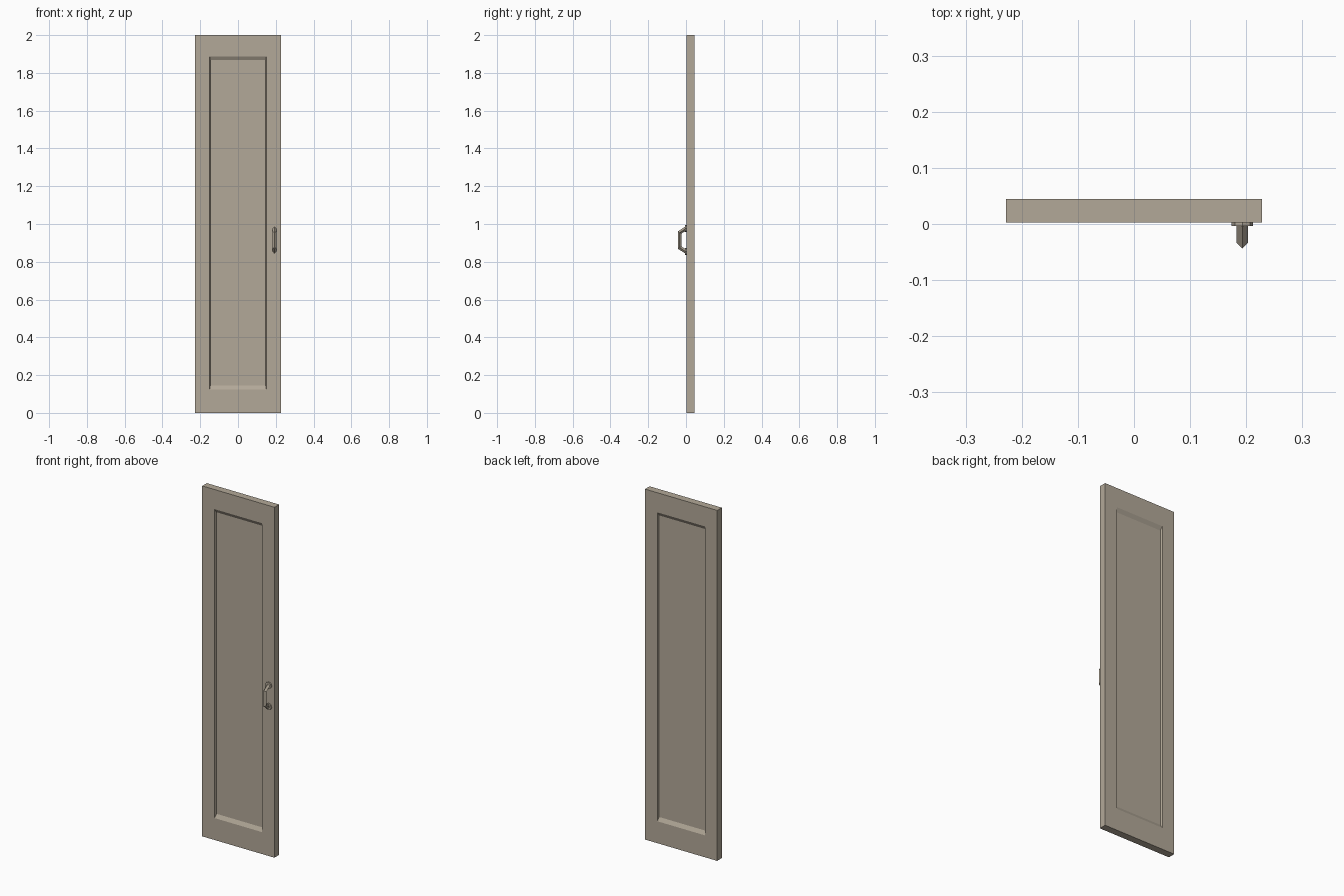
import bpy, bmesh, math
from mathutils import Vector

if "Cube" in bpy.data.objects:
    bpy.data.objects.remove(bpy.data.objects["Cube"])

def material(name, col):
    m = bpy.data.materials.new(name)
    m.diffuse_color = (*col, 1)
    m.use_nodes = True
    m.node_tree.nodes["Principled BSDF"].inputs["Base Color"].default_value = m.diffuse_color
    return m

PAINT = material("warm grey", (0.45, 0.395, 0.315))

def finish(bm, name):
    bmesh.ops.recalc_face_normals(bm, faces=bm.faces)
    me = bpy.data.meshes.new(name)
    bm.to_mesh(me)
    bm.free()
    ob = bpy.data.objects.new(name, me)
    me.materials.append(PAINT)
    bpy.context.collection.objects.link(ob)
    return ob

# Door slab with a recessed, sloped panel on both faces
Y0, Y1, DEPTH = 0.003, 0.0445, 0.012
bm = bmesh.new()

def ring(hw, z0, z1, y):
    return [bm.verts.new((x, y, z)) for x, z in
            ((-hw, z0), (hw, z0), (hw, z1), (-hw, z1))]

def bridge(a, b):
    for i in range(len(a)):
        j = (i + 1) % len(a)
        bm.faces.new((a[i], a[j], b[j], b[i]))

outer = []
for y, d in ((Y0, DEPTH), (Y1, -DEPTH)):
    edge = ring(0.228, 0, 2, y)
    lip = ring(0.150, 0.125, 1.888, y)
    floor = ring(0.1465, 0.146, 1.867, y + d)
    bridge(edge, lip)
    bridge(lip, floor)
    bm.faces.new(floor)
    outer.append(edge)
bridge(*outer)
finish(bm, "door_panel")

# Handle grip: diamond section swept along a bent path in the y-z plane
HX, R = 0.193, 0.010
path = [Vector(p) for p in ((0.003, 0.979), (-0.0335, 0.955),
                            (-0.0335, 0.875), (0.003, 0.851))]
bm = bmesh.new()
rings = []
for i, p in enumerate(path):
    dirs = [(path[k + 1] - path[k]).normalized() for k in (i - 1, i) if 0 <= k < len(path) - 1]
    t = sum(dirs, Vector((0, 0))).normalized()
    n = Vector((t.y, -t.x)) * (R / t.dot(dirs[0]))
    rings.append([bm.verts.new(v) for v in (
        (HX + R, p.x, p.y), (HX, p.x + n.x, p.y + n.y),
        (HX - R, p.x, p.y), (HX, p.x - n.x, p.y - n.y))])
for a, b in zip(rings, rings[1:]):
    bridge(a, b)
bm.faces.new(rings[0])
bm.faces.new(rings[-1])
finish(bm, "handle_grip")

# Round mounting plates behind the grip ends
for name, z in (("upper", 0.976), ("lower", 0.854)):
    bm = bmesh.new()
    bmesh.ops.create_cone(bm, cap_ends=True, segments=8, radius1=0.019,
                          radius2=0.019, depth=0.007)
    for v in bm.verts:
        v.co = Vector((HX + v.co.x, -0.0005 + v.co.z, z + v.co.y))
    finish(bm, name + "_handle_plate")
